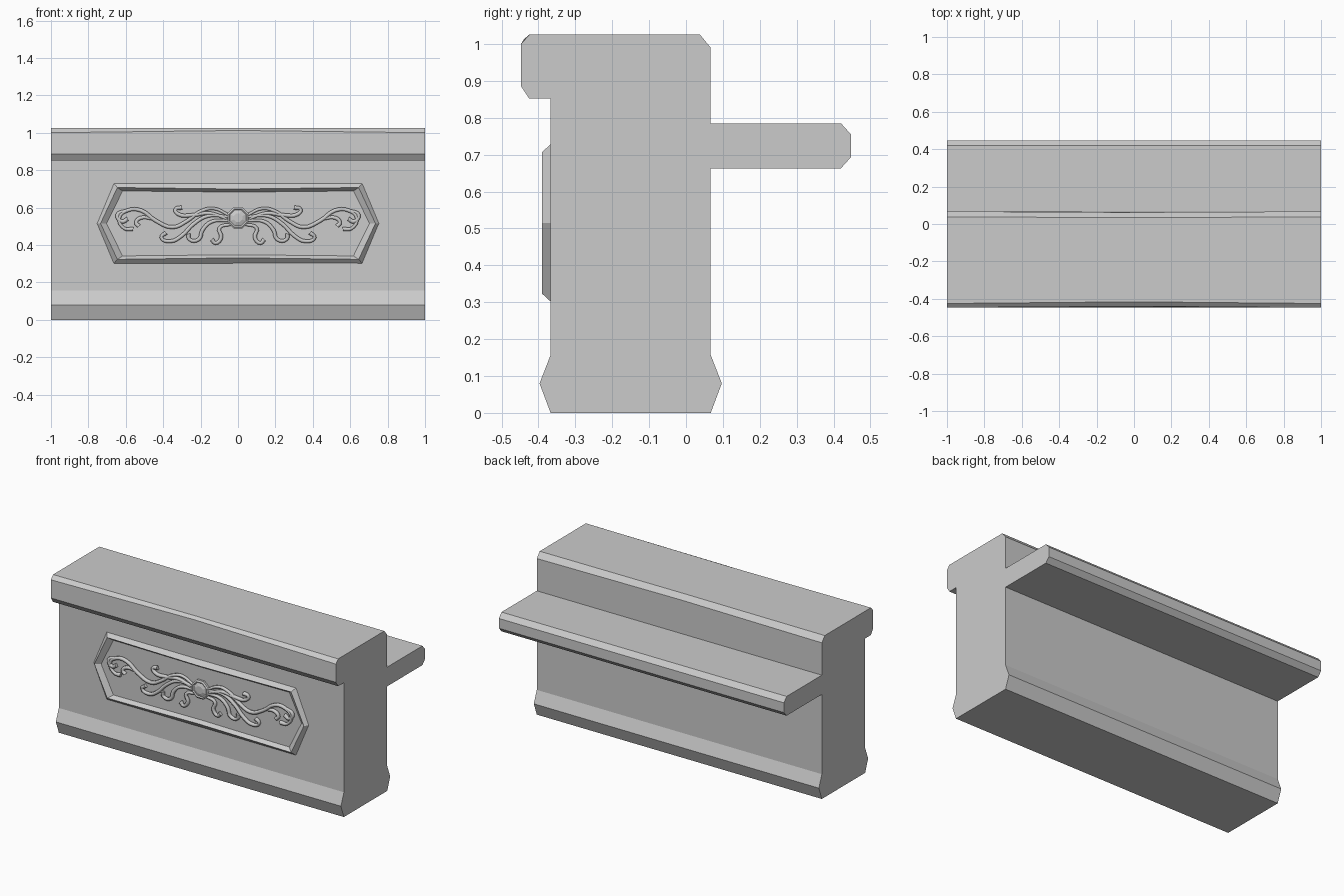
import bpy, bmesh, math

old = bpy.data.objects.get("Cube")
if old:
    bpy.data.objects.remove(old, do_unlink=True)

stone = bpy.data.materials.new("light_grey_stone")
stone.use_nodes = True
COLOUR = (0.6, 0.6, 0.6, 1)
stone.diffuse_color = COLOUR
stone.node_tree.nodes["Principled BSDF"].inputs["Base Color"].default_value = COLOUR


def add_mesh(name, bm):
    bmesh.ops.recalc_face_normals(bm, faces=bm.faces)
    mesh = bpy.data.meshes.new(name)
    bm.to_mesh(mesh)
    bm.free()
    mesh.materials.append(stone)
    obj = bpy.data.objects.new(name, mesh)
    bpy.context.collection.objects.link(obj)
    return obj


def loft(name, rings, caps):
    """Bridge matching closed rings of points."""
    bm = bmesh.new()
    loops = [[bm.verts.new(p) for p in ring] for ring in rings]
    n = len(loops[0])
    for a, b in zip(loops, loops[1:]):
        for i in range(n):
            j = (i + 1) % n
            bm.faces.new((a[i], a[j], b[j], b[i]))
    if caps:
        bm.faces.new(loops[0])
        bm.faces.new(loops[-1])
    return add_mesh(name, bm)


# Counter: side profile (y, z), with flared base, top moulding and rear shelf
profile = [(-.367, 0), (-.397, .08), (-.367, .157), (-.367, .852), (-.425, .852),
           (-.447, .885), (-.447, 1.0), (-.425, 1.025), (.038, 1.025), (.067, .99),
           (.067, .785), (.42, .785), (.447, .755), (.447, .693), (.42, .663),
           (.067, .663), (.067, .157), (.097, .08), (.067, 0)]
# The top moulding is slightly worn at mid length
worn = {6: (-.440, 1.012), 7: (-.416, 1.025), 8: (.034, 1.025), 9: (.062, .995)}
middle = [worn.get(i, p) for i, p in enumerate(profile)]
loft("counter_body", [[(x, y, z) for y, z in section]
                      for x, section in ((-1, profile), (0, middle), (1, profile))], True)


# Six-sided raised frame on the front, each edge bowed a little at mid length
FRONT, MID_Z = -.367, .515


def hexagon(tip, corner, half, y, bow=0):
    pts = [(-tip, 0), (-corner, half), (0, half - bow), (corner, half),
           (tip, 0), (corner, -half), (0, bow - half), (-corner, -half)]
    return [(x, y, MID_Z + z) for x, z in pts]


loft("panel_frame", [hexagon(.755, .665, .215, FRONT + .002),
                     hexagon(.735, .645, .192, -.39, .008),
                     hexagon(.70, .615, .172, FRONT + .002, .006)], False)

# Central boss: eight-sided dome with a rim
BOSS_Z = .545
rings = []
for radius, y in ((.062, FRONT + .002), (.062, -.380), (.052, -.386), (.045, -.381), (.025, -.388)):
    rings.append([(radius * math.cos(math.tau * (k + .5) / 8), y,
                   BOSS_Z + radius * math.sin(math.tau * (k + .5) / 8)) for k in range(8)])
loft("central_boss", rings, True)

# Scrolling vines: (x, z) paths on one side, mirrored to the other
vines = {
    "main_vine": [(.05, .56), (.13, .595), (.20, .58), (.27, .53), (.35, .495), (.44, .53),
                  (.52, .585), (.59, .585), (.635, .545), (.61, .49), (.56, .485)],
    "tip_curl": [(.60, .585), (.645, .56), (.62, .525), (.59, .54)],
    "inner_curl": [(.46, .54), (.52, .545), (.545, .52), (.53, .50)],
    "upper_leaf": [(.06, .54), (.15, .57), (.24, .56), (.32, .565), (.335, .59), (.30, .60)],
    "long_branch": [(.05, .55), (.16, .555), (.24, .51), (.30, .45), (.36, .42),
                    (.41, .44), (.385, .465)],
    "middle_branch": [(.05, .53), (.14, .525), (.19, .48), (.21, .43), (.26, .43), (.265, .46)],
    "lower_branch": [(.04, .51), (.10, .49), (.09, .44), (.12, .41), (.14, .43)],
}


def add_vine(name, path, side):
    curve = bpy.data.curves.new(name, "CURVE")
    curve.dimensions = "3D"
    curve.bevel_depth = .012
    curve.bevel_resolution = 1
    curve.resolution_u = 4
    curve.use_fill_caps = True
    spline = curve.splines.new("BEZIER")
    spline.bezier_points.add(len(path) - 1)
    for i, (point, (x, z)) in enumerate(zip(spline.bezier_points, path)):
        point.co = (side * x, -.374, z)
        point.handle_left_type = point.handle_right_type = "AUTO"
        point.radius = .7 + .3 * math.sin(math.pi * i / (len(path) - 1))
    spline.bezier_points[-1].radius = 1.1
    helper = bpy.data.objects.new(name, curve)
    bm = bmesh.new()
    mesh = helper.to_mesh()
    bm.from_mesh(mesh)
    helper.to_mesh_clear()
    bpy.data.objects.remove(helper)
    add_mesh(name, bm)


for side, label in ((1, "left"), (-1, "right")):
    for name, path in vines.items():
        add_vine(f"{label}_{name}", path, side)
